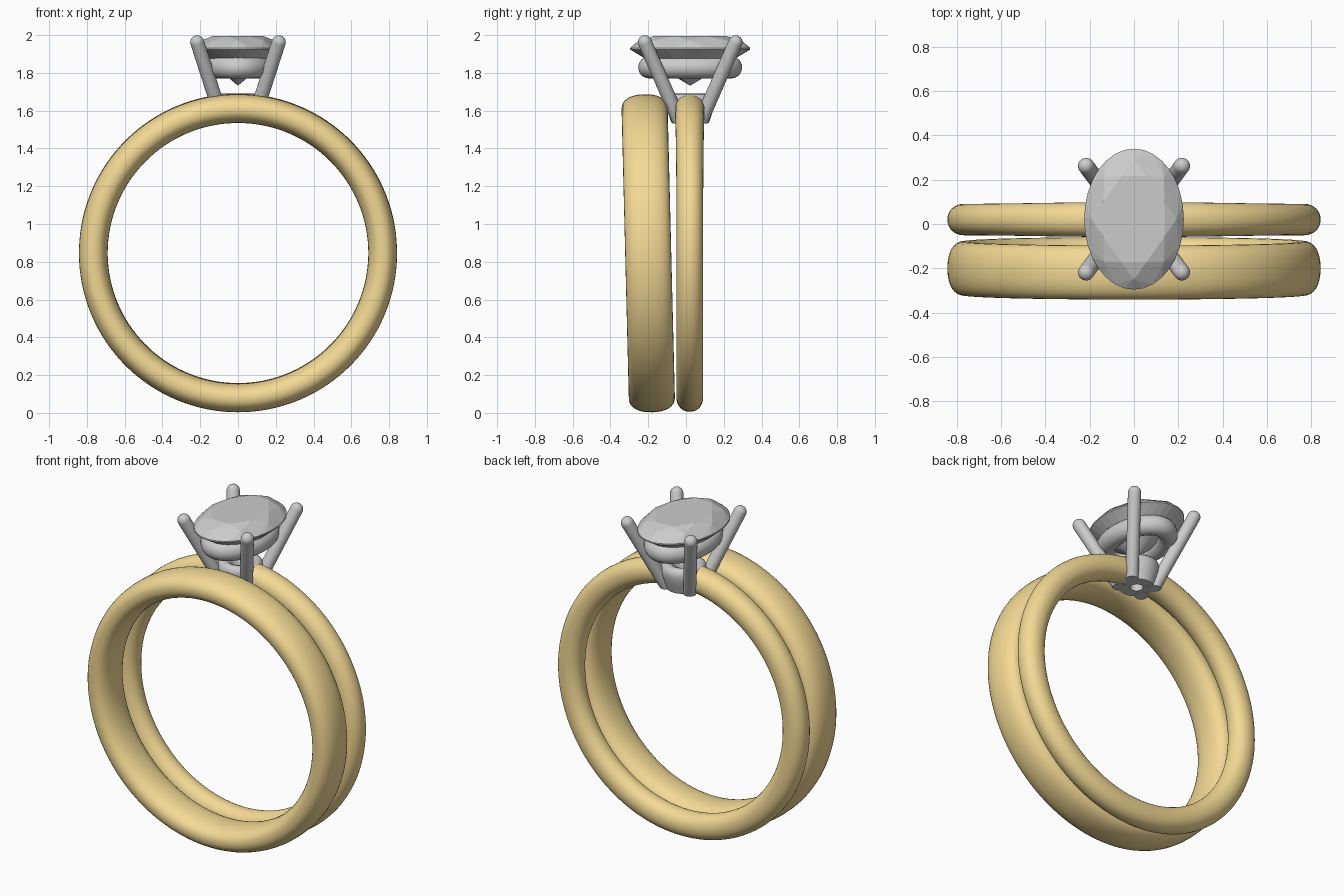
import bpy, bmesh
from math import sin, cos, pi, tau, radians
from mathutils import Vector

if "Cube" in bpy.data.objects:
    bpy.data.objects.remove(bpy.data.objects["Cube"])

CY = 0.022   # y centre of the stone and its ring
FLOOR = 1.535  # underside of the head


def material(name, colour):
    m = bpy.data.materials.new(name)
    m.diffuse_color = colour
    m.use_nodes = True
    m.node_tree.nodes["Principled BSDF"].inputs["Base Color"].default_value = m.diffuse_color
    return m


gold = material("gold", (0.90, 0.70, 0.30, 1))


def finish(bm, name, mat=None, smooth=40):
    bmesh.ops.recalc_face_normals(bm, faces=bm.faces)
    me = bpy.data.meshes.new(name)
    bm.to_mesh(me)
    bm.free()
    ob = bpy.data.objects.new(name, me)
    bpy.context.collection.objects.link(ob)
    if mat:
        me.materials.append(mat)
    if smooth:
        bpy.ops.object.select_all(action='DESELECT')
        ob.select_set(True)
        bpy.context.view_layer.objects.active = ob
        bpy.ops.object.shade_smooth_by_angle(angle=radians(smooth))
    return ob


def loft(bm, rings, wrap):
    """Bridge equal-sized closed rings; wrap joins the last to the first, otherwise cap."""
    vs = [[bm.verts.new(p) for p in r] for r in rings]
    n = len(vs[0])
    for i in range(len(vs) if wrap else len(vs) - 1):
        a, b = vs[i], vs[(i + 1) % len(vs)]
        for j in range(n):
            k = (j + 1) % n
            bm.faces.new((a[j], a[k], b[k], b[j]))
    if not wrap:
        bm.faces.new(vs[0])
        bm.faces.new(vs[-1])


def spow(v, e):
    return abs(v) ** e * (1 if v >= 0 else -1)


def band(name, half_width, expo, gap=0.0, flare=0.0, steps=128):
    """Finger band around the y axis; gap is the open half-angle at the top."""
    bm = bmesh.new()
    rings = []
    for i in range(steps if gap == 0 else steps + 1):
        a = gap + (tau - 2 * gap) * i / steps
        w = half_width + flare * max(0, cos(a)) ** 4
        ring = []
        for j in range(32):
            t = tau * j / 32
            r = 0.766 + 0.076 * spow(sin(t), expo)
            ring.append((r * sin(a), w * spow(cos(t), expo), r * cos(a)))
        rings.append(ring)
    loft(bm, rings, gap == 0)
    return finish(bm, name, gold)


# wedding band, leaning slightly forward
wide = band("wedding_band", 0.122, 0.88)
wide.location = (0, -0.2, 0.845)
wide.rotation_euler.x = 0.025

# engagement band, open at the top for the head
slim = band("engagement_band", 0.071, 0.95, gap=0.125, flare=0.008)
slim.location = (0, 0.02, 0.848)


def oval_lathe(name, profile, n=64):
    """profile: (x radius, y radius, z) closed loop turned about the stone axis."""
    bm = bmesh.new()
    rings = [[(rx * cos(tau * i / n), CY + ry * sin(tau * i / n), z)
              for rx, ry, z in profile] for i in range(n)]
    loft(bm, rings, True)
    return finish(bm, name)


# gallery rail below the stone
rail = [(0.135 + 0.056 * cos(tau * k / 24), 0.219 + 0.056 * cos(tau * k / 24),
         1.829 + 0.058 * sin(tau * k / 24)) for k in range(24)]
oval_lathe("gallery_rail", rail)

# head base: flared cup with a small through hole
cup = [(0.036, FLOOR), (0.095, FLOOR), (0.11, 1.58), (0.122, 1.62), (0.126, 1.65),
       (0.121, 1.675), (0.107, 1.688), (0.088, 1.69), (0.068, 1.682), (0.05, 1.66),
       (0.036, 1.62)]
oval_lathe("head_base", [(r, r * 1.04, z) for r, z in cup])


# four round-tipped prongs, trimmed flat under the head
def prong(name, sx, sy):
    tip = Vector((sx * 0.216, CY + sy * 0.24, 1.962))
    low = Vector((sx * 0.070, CY + sy * 0.042, 1.51))
    d = (tip - low).normalized()
    u = d.orthogonal().normalized()
    v = d.cross(u)
    R = 0.037
    stations = [(low, R)]
    stations += [(tip + d * R * sin(k * pi / 16), R * cos(k * pi / 16)) for k in range(8)]
    bm = bmesh.new()
    loft(bm, [[c + (u * cos(tau * j / 24) + v * sin(tau * j / 24)) * r for j in range(24)]
              for c, r in stations], False)
    geom = bm.verts[:] + bm.edges[:] + bm.faces[:]
    cut = bmesh.ops.bisect_plane(bm, geom=geom, plane_co=(0, 0, FLOOR - 0.002),
                                 plane_no=(0, 0, -1), clear_outer=True)
    bmesh.ops.holes_fill(bm, edges=[e for e in cut["geom_cut"]
                                    if isinstance(e, bmesh.types.BMEdge)], sides=0)
    finish(bm, name)


for side, sx in (("left", -1), ("right", 1)):
    for end, sy in (("front", -1), ("back", 1)):
        prong(f"prong_{end}_{side}", sx, sy)

# faceted oval stone: hull of table, crown, girdle and pavilion points
bm = bmesh.new()
# (points, angular offset, fraction of girdle, z)
for n, off, f, z in ((8, 0.5, 0.66, 1.994), (8, 0, 0.85, 1.972), (32, 0, 1.0, 1.932),
                     (32, 0, 1.0, 1.924), (8, 0.5, 0.6, 1.848), (1, 0, 0, 1.732)):
    for i in range(n):
        a = tau * (i + off) / n
        bm.verts.new((0.225 * f * cos(a), CY + 0.318 * f * sin(a), z))
bmesh.ops.convex_hull(bm, input=bm.verts)
bmesh.ops.dissolve_limit(bm, angle_limit=radians(0.5), verts=bm.verts, edges=bm.edges)
finish(bm, "oval_stone", smooth=0)
